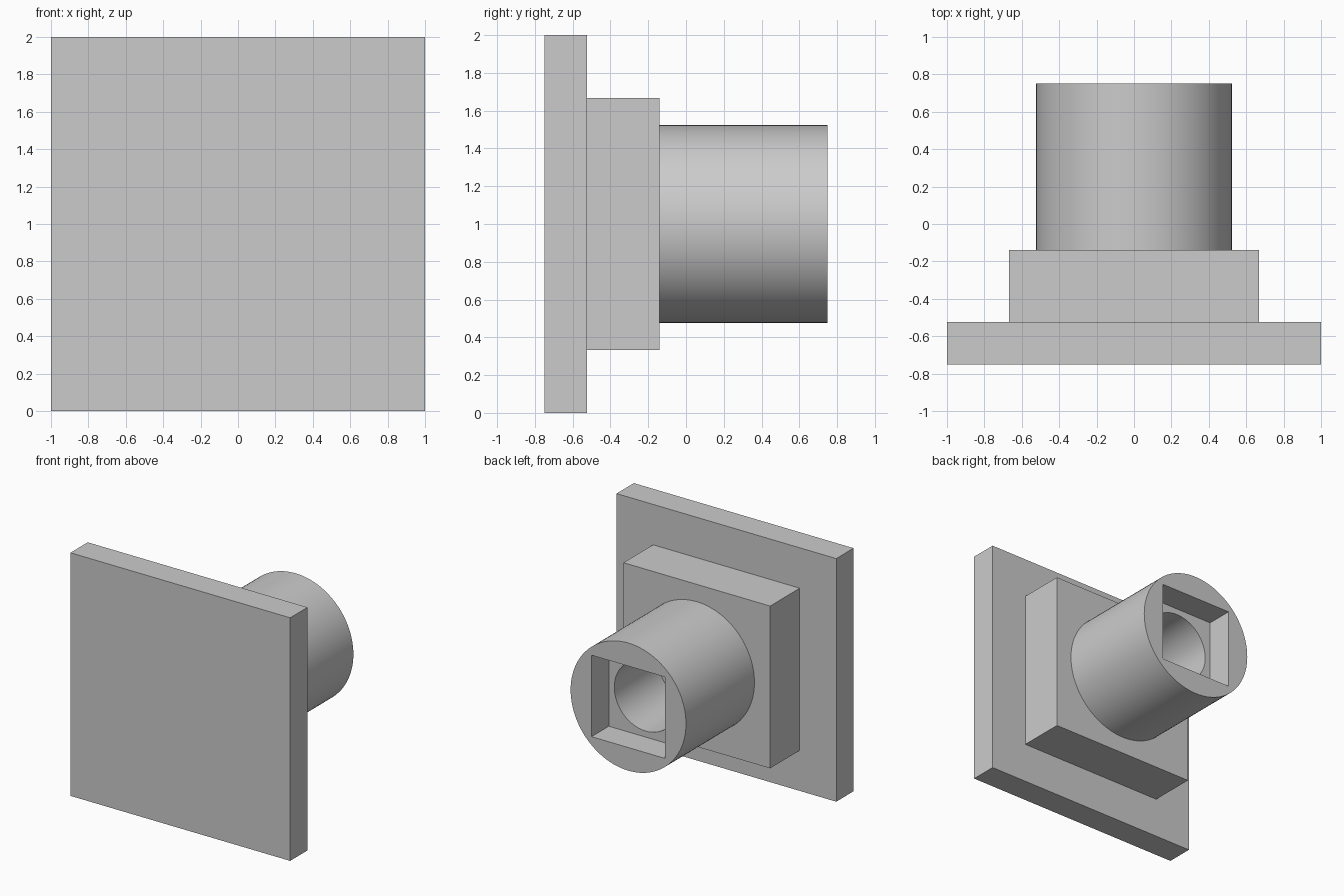
import bpy
import math

if "Cube" in bpy.data.objects:
    bpy.data.objects.remove(bpy.data.objects["Cube"], do_unlink=True)

CENTRE_Z = 1.0
FRONT, PLATE_BACK, BLOCK_BACK, BARREL_BACK = -0.75, -0.525, -0.14, 0.75
SOCKET_FLOOR, BORE_FLOOR = 0.525, -0.05

grey = bpy.data.materials.new("plain grey")
grey.use_nodes = True
colour = (0.6, 0.6, 0.6, 1)
grey.diffuse_color = colour
grey.node_tree.nodes["Principled BSDF"].inputs["Base Color"].default_value = colour


def finish(name):
    obj = bpy.context.object
    obj.name = obj.data.name = name
    obj.data.materials.append(grey)
    bpy.ops.object.transform_apply(location=False, rotation=True, scale=True)
    return obj


def square_slab(name, side, y0, y1):
    bpy.ops.mesh.primitive_cube_add(size=1, location=(0, (y0 + y1) / 2, CENTRE_Z))
    bpy.context.object.scale = (side, y1 - y0, side)
    return finish(name)


def round_bar(name, radius, y0, y1):
    bpy.ops.mesh.primitive_cylinder_add(
        vertices=96, radius=radius, depth=y1 - y0,
        location=(0, (y0 + y1) / 2, CENTRE_Z), rotation=(math.pi / 2, 0, 0))
    return finish(name)


def cut(target, cutter):
    cutter.hide_render = True
    mod = target.modifiers.new(cutter.name, "BOOLEAN")
    mod.operation, mod.solver, mod.object = "DIFFERENCE", "EXACT", cutter
    bpy.context.view_layer.objects.active = target
    bpy.ops.object.modifier_apply(modifier=mod.name)
    bpy.data.objects.remove(cutter, do_unlink=True)


# Square base plate and the smaller block behind it
square_slab("base_plate", 2.0, FRONT, PLATE_BACK)
square_slab("middle_block", 1.335, PLATE_BACK, BLOCK_BACK)

# Round barrel with a square socket leading into a blind bore
barrel = round_bar("barrel", 0.525, BLOCK_BACK, BARREL_BACK)
cut(barrel, square_slab("socket_cutter", 0.67, SOCKET_FLOOR, BARREL_BACK + 0.1))
cut(barrel, round_bar("bore_cutter", 0.285, BORE_FLOOR, SOCKET_FLOOR + 0.1))

# Smooth round walls, sharp rims
bpy.ops.object.select_all(action="DESELECT")
barrel.select_set(True)
bpy.context.view_layer.objects.active = barrel
bpy.ops.object.shade_smooth_by_angle(angle=math.radians(30))
